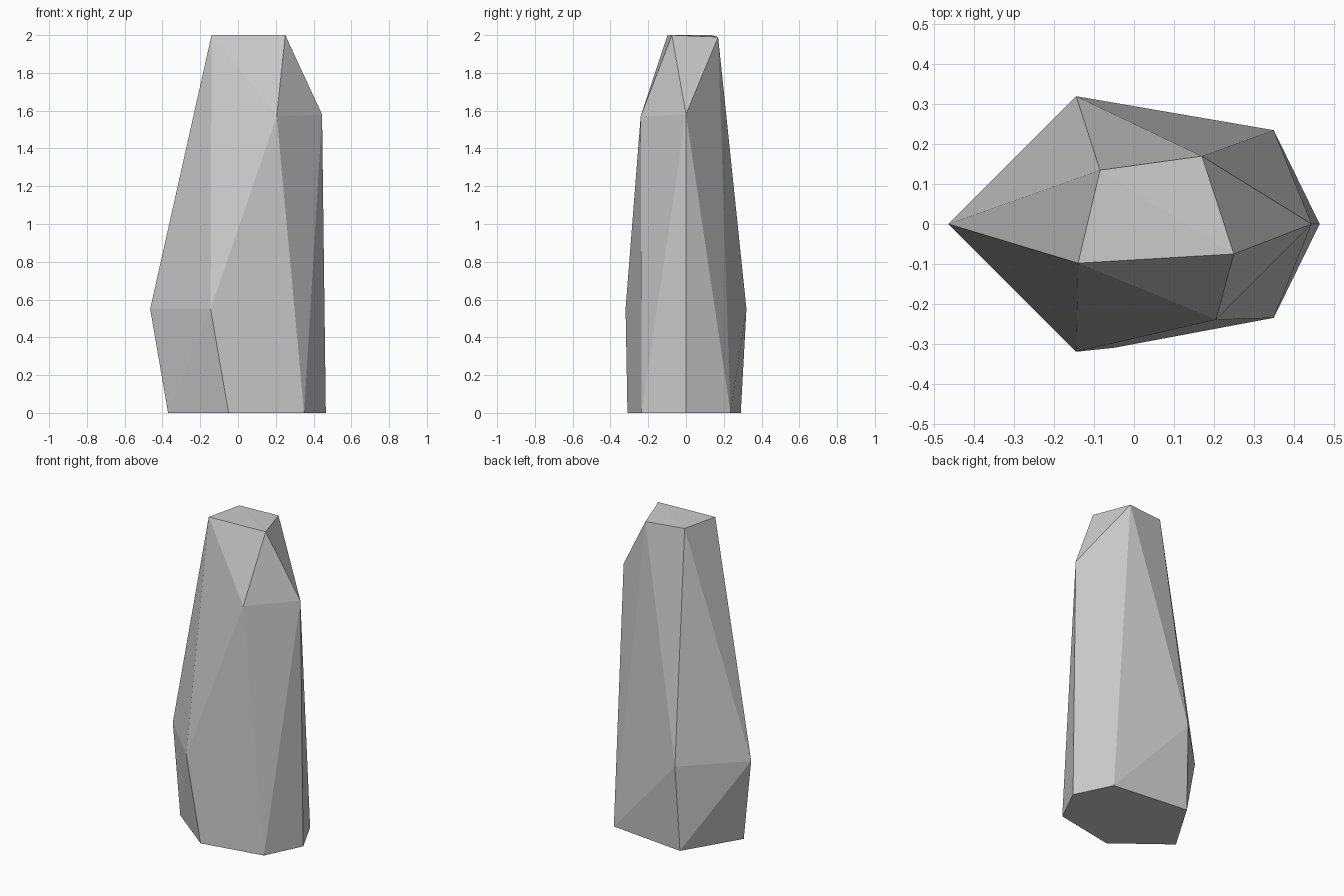
import bpy
import bmesh

if "Cube" in bpy.data.objects:
    bpy.data.objects.remove(bpy.data.objects["Cube"])

# Rings of corner points, from the ground to the tip: (x, y, z)
base = [(-0.37, -0.06, 0), (-0.05, -0.31, 0), (0.35, -0.235, 0),
        (0.465, 0, 0), (0.35, 0.235, 0), (-0.16, 0.29, 0)]
waist = [(-0.465, 0, 0.55), (-0.145, -0.32, 0.55), (-0.145, 0.32, 0.55)]
shoulder = [(0.205, -0.24, 1.57), (0.445, 0, 1.58)]
tip = [(-0.14, -0.098, 2), (0.25, -0.075, 2), (0.17, 0.17, 1.99), (-0.085, 0.135, 2)]

# Faceted standing stone: hull stretched over the rings
bm = bmesh.new()
for co in base + waist + shoulder + tip:
    bm.verts.new(co)
bmesh.ops.convex_hull(bm, input=bm.verts[:])
bmesh.ops.dissolve_limit(bm, angle_limit=0.02, verts=bm.verts[:], edges=bm.edges[:])
bmesh.ops.recalc_face_normals(bm, faces=bm.faces[:])

mesh = bpy.data.meshes.new("standing_stone")
bm.to_mesh(mesh)
bm.free()
stone = bpy.data.objects.new("standing_stone", mesh)
bpy.context.collection.objects.link(stone)
